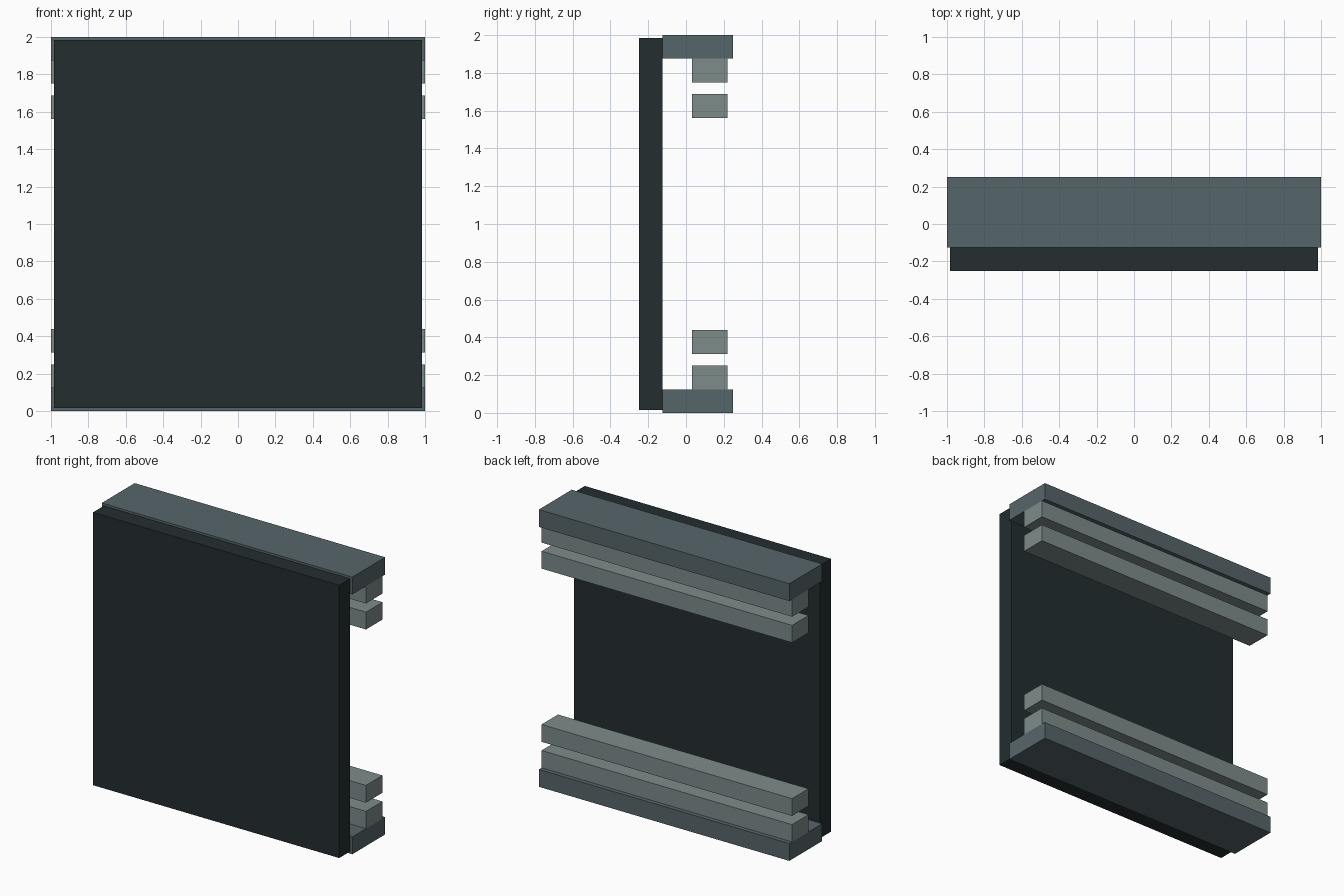
import bpy, bmesh
from mathutils import Matrix, Vector

if "Cube" in bpy.data.objects:
    bpy.data.objects.remove(bpy.data.objects["Cube"])


def material(name, rgb):
    m = bpy.data.materials.new(name)
    m.diffuse_color = (*rgb, 1)
    m.use_nodes = True
    m.node_tree.nodes["Principled BSDF"].inputs["Base Color"].default_value = m.diffuse_color
    return m


dark = material("dark_slate", (0.017, 0.027, 0.028))
mid = material("mid_slate", (0.094, 0.133, 0.144))
light = material("light_grey", (0.205, 0.258, 0.254))


def box(name, lo, hi, mat):
    lo, hi = Vector(lo), Vector(hi)
    bm = bmesh.new()
    bmesh.ops.create_cube(bm, size=1, matrix=Matrix.LocRotScale((lo + hi) / 2, None, hi - lo))
    mesh = bpy.data.meshes.new(name)
    bm.to_mesh(mesh)
    bm.free()
    mesh.materials.append(mat)
    bpy.context.collection.objects.link(bpy.data.objects.new(name, mesh))


# Front panel, slightly smaller than the rails
box("front_panel", (-0.983, -0.25, 0.016), (0.983, -0.125, 1.984), dark)

# Edge rails and slats, at the bottom and mirrored to the top
parts = [
    ("edge_rail", -0.125, 0.25, 0.0, 0.125, mid),
    ("inner_slat", 0.031, 0.219, 0.125, 0.25, light),
    ("outer_slat", 0.031, 0.219, 0.3125, 0.4375, light),
]
for name, y0, y1, z0, z1, mat in parts:
    box("bottom_" + name, (-1, y0, z0), (1, y1, z1), mat)
    box("top_" + name, (-1, y0, 2 - z1), (1, y1, 2 - z0), mat)
